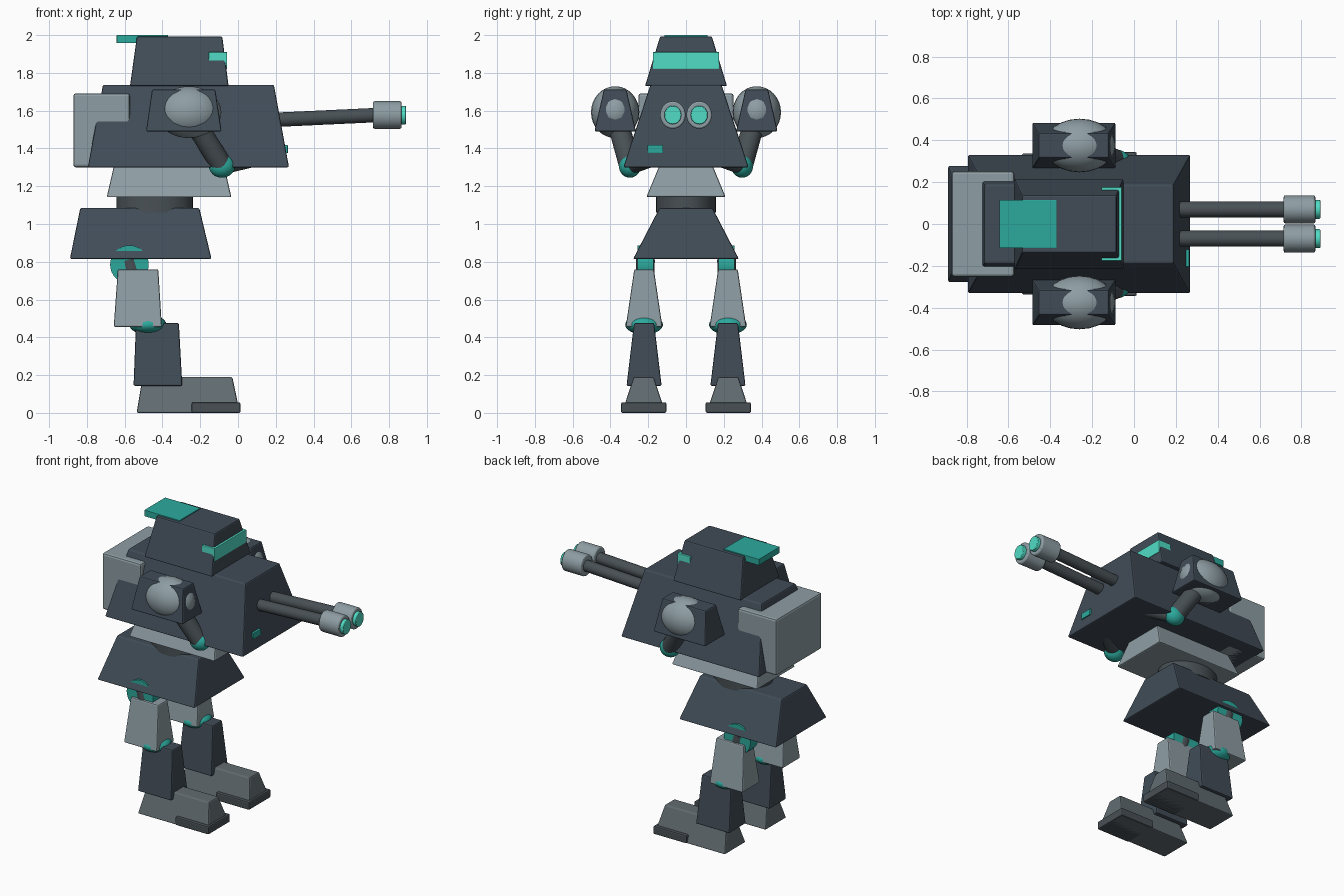
import bpy, bmesh
from mathutils import Vector, Matrix

if "Cube" in bpy.data.objects:
    bpy.data.objects.remove(bpy.data.objects["Cube"])


def material(name, rgb):
    m = bpy.data.materials.new(name)
    m.diffuse_color = (*rgb, 1)
    m.use_nodes = True
    m.node_tree.nodes["Principled BSDF"].inputs["Base Color"].default_value = m.diffuse_color
    return m


DARK = material("dark_armour", (0.052, 0.072, 0.095))
LIGHT = material("light_plate", (0.27, 0.34, 0.37))
MID = material("foot_grey", (0.12, 0.15, 0.165))
METAL = material("dark_metal", (0.065, 0.08, 0.09))
TEAL = material("teal", (0.025, 0.40, 0.34))
GLOW = material("bright_teal", (0.08, 0.72, 0.56))


def finish(name, bm, mat, bevel=0, smooth=False):
    bmesh.ops.recalc_face_normals(bm, faces=bm.faces)
    me = bpy.data.meshes.new(name)
    bm.to_mesh(me)
    bm.free()
    me.materials.append(mat)
    ob = bpy.data.objects.new(name, me)
    bpy.context.collection.objects.link(ob)
    if bevel:
        b = ob.modifiers.new("bevel", 'BEVEL')
        b.width, b.segments = bevel, 2
    if smooth:
        bpy.ops.object.select_all(action='DESELECT')
        ob.select_set(True)
        bpy.context.view_layer.objects.active = ob
        bpy.ops.object.shade_smooth_by_angle(angle=0.7)
    return ob


def block(name, mat, z, bottom, top, yc=0, bevel=0.008):
    """Tapered box; bottom and top are (x min, x max, half width in y)."""
    bm = bmesh.new()
    bmesh.ops.create_cube(bm, size=1)
    for v in bm.verts:
        x0, x1, h = top if v.co.z > 0 else bottom
        v.co = (x1 if v.co.x > 0 else x0,
                yc + (h if v.co.y > 0 else -h),
                z[1] if v.co.z > 0 else z[0])
    return finish(name, bm, mat, bevel)


def rod(name, mat, a, b, r, squash=1.0, bevel=0, seg=32):
    """Cylinder from a to b; squash scales it in y."""
    a, b = Vector(a), Vector(b)
    bm = bmesh.new()
    bmesh.ops.create_cone(bm, cap_ends=True, segments=seg, radius1=r, radius2=r,
                          depth=(b - a).length)
    turn = (b - a).to_track_quat('Z', 'Y').to_matrix().to_4x4()
    mid = Matrix.Translation((a + b) / 2)
    bm.transform(mid @ Matrix.Diagonal((1, squash, 1, 1)) @ turn)
    return finish(name, bm, mat, bevel, True)


def ball(name, mat, c, r):
    bm = bmesh.new()
    bmesh.ops.create_uvsphere(bm, u_segments=24, v_segments=16, radius=1)
    bm.transform(Matrix.Translation(c) @ Matrix.Diagonal((*r, 1)))
    return finish(name, bm, mat, 0, True)


# Body
block("pelvis", DARK, (0.815, 1.085), (-0.89, -0.14, 0.28), (-0.835, -0.205, 0.14))
rod("waist_joint", METAL, (-0.44, 0, 1.06), (-0.44, 0, 1.17), 0.202, 0.79)
block("abdomen", LIGHT, (1.142, 1.36), (-0.695, -0.035, 0.21), (-0.645, -0.085, 0.12))
block("torso", DARK, (1.3, 1.737), (-0.795, 0.27, 0.332), (-0.715, 0.19, 0.188))
block("backpack", LIGHT, (1.3, 1.692), (-0.872, -0.572, 0.252), (-0.872, -0.572, 0.252),
      bevel=0.014)
block("chest_light", TEAL, (1.375, 1.418), (0.2, 0.264, 0.042), (0.2, 0.264, 0.042),
      yc=-0.163, bevel=0.003)

# Head
block("head", DARK, (1.73, 1.993), (-0.572, -0.05, 0.217), (-0.535, -0.083, 0.137))
block("visor", GLOW, (1.82, 1.91), (-0.155, -0.058, 0.176), (-0.155, -0.058, 0.176),
      bevel=0.003)
block("head_plate", TEAL, (1.957, 2.0), (-0.642, -0.37, 0.115), (-0.642, -0.37, 0.115),
      bevel=0.002)

for s, side in ((-1, "right"), (1, "left")):
    # Twin cannon
    y = s * 0.07
    rod(side + "_barrel", METAL, (0.12, y, 1.548), (0.74, y, 1.577), 0.038)
    rod(side + "_muzzle", LIGHT, (0.715, y, 1.577), (0.866, y, 1.577), 0.073, 0.92, 0.008)
    rod(side + "_muzzle_lens", GLOW, (0.84, y, 1.577), (0.89, y, 1.577), 0.049, 0.92, 0.004)

    # Arm
    y = s * 0.375
    elbow = (-0.085, s * 0.297, 1.307)
    block(side + "_shoulder_guard", DARK, (1.49, 1.712), (-0.487, -0.087, 0.11),
          (-0.455, -0.12, 0.06), yc=y)
    ball(side + "_shoulder_ball", LIGHT, (-0.26, y, 1.592), (0.172, 0.128, 0.137))
    rod(side + "_upper_arm", METAL, (-0.26, y, 1.59), elbow, 0.057)
    ball(side + "_elbow", TEAL, elbow, (0.069, 0.058, 0.062))
    rod(side + "_forearm", METAL, elbow, (0.22, s * 0.09, 1.38), 0.045)

    # Leg
    y = s * 0.222
    hy = s * 0.215
    rod(side + "_hip_joint", TEAL, (-0.575, s * 0.172, 0.785), (-0.575, s * 0.258, 0.785), 0.102)
    rod(side + "_thigh_strut", METAL, (-0.578, hy, 0.81), (-0.485, y, 0.47), 0.05)
    block(side + "_thigh", LIGHT, (0.455, 0.76), (-0.658, -0.403, 0.097),
          (-0.636, -0.422, 0.052), yc=y)
    ball(side + "_knee", TEAL, (-0.477, y, 0.467), (0.098, 0.1, 0.052))
    block(side + "_shin", DARK, (0.143, 0.476), (-0.553, -0.295, 0.093),
          (-0.54, -0.313, 0.053), yc=y)
    y = s * 0.224
    block(side + "_foot", MID, (0.0, 0.19), (-0.537, 0.01, 0.115),
          (-0.505, -0.03, 0.053), yc=y)
    block(side + "_toe_cap", METAL, (0.0, 0.056), (-0.245, 0.013, 0.12),
          (-0.245, 0.013, 0.12), yc=y)
